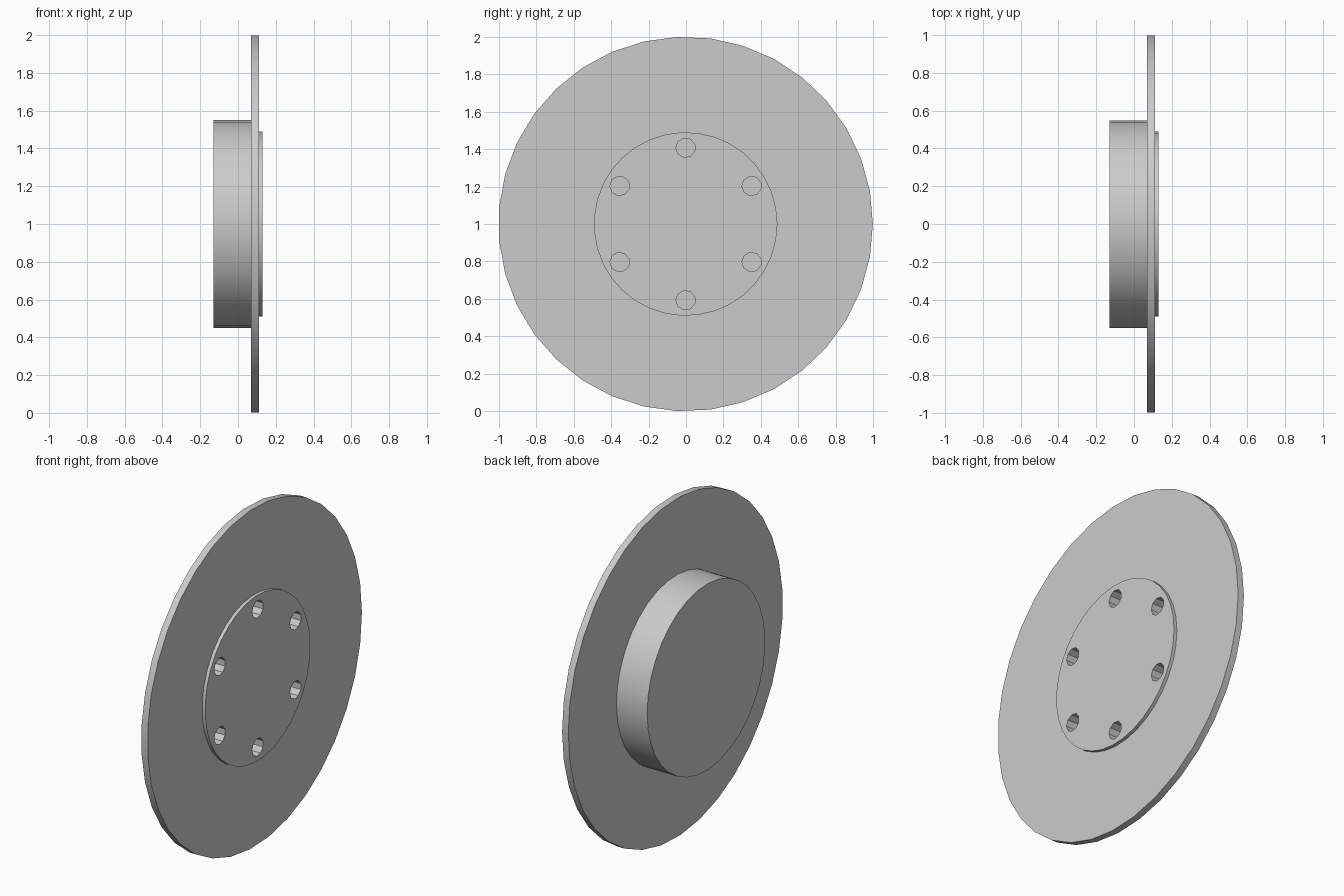
import bpy
import bmesh
from math import cos, sin, tau
from mathutils import Matrix

cube = bpy.data.objects.get("Cube")
if cube:
    bpy.data.objects.remove(cube)

SIDES = 35
CENTRE = (0.0, -0.002, 1.0)

grey = bpy.data.materials.new("plain_grey")
grey.use_nodes = True
colour = (0.6, 0.6, 0.6, 1.0)
grey.diffuse_color = colour
grey.node_tree.nodes["Principled BSDF"].inputs["Base Color"].default_value = colour


def add_object(name, bm):
    bmesh.ops.recalc_face_normals(bm, faces=bm.faces)
    mesh = bpy.data.meshes.new(name)
    bm.to_mesh(mesh)
    bm.free()
    obj = bpy.data.objects.new(name, mesh)
    obj.location = CENTRE
    mesh.materials.append(grey)
    bpy.context.collection.objects.link(obj)
    return obj


# Stepped disc: hub drum, wide plate and raised mounting boss, lathed about x
profile = [(-0.13, 0.55), (0.07, 0.55), (0.07, 1.0),
           (0.11, 1.0), (0.11, 0.49), (0.13, 0.49)]
bm = bmesh.new()
rings = [[bm.verts.new((x, r * cos(tau * i / SIDES), r * sin(tau * i / SIDES)))
          for i in range(SIDES)] for x, r in profile]
for a, b in zip(rings, rings[1:]):
    for i in range(SIDES):
        j = (i + 1) % SIDES
        bm.faces.new((a[i], a[j], b[j], b[i]))
bm.faces.new(rings[0])
bm.faces.new(rings[-1])
rotor = add_object("brake_disc", bm)

# Six bolt holes drilled into the boss
bm = bmesh.new()
for k in range(6):
    a = tau * (k + 0.5) / 6
    place = (Matrix.Translation((0.1, 0.407 * cos(a), 0.407 * sin(a)))
             @ Matrix.Rotation(tau / 4, 4, "X") @ Matrix.Rotation(tau / 4, 4, "Y")
             @ Matrix.Rotation(tau / 4, 4, "Z"))
    bmesh.ops.create_cone(bm, cap_ends=True, segments=9, radius1=0.052,
                          radius2=0.052, depth=0.2, matrix=place)
drill = add_object("bolt_hole_cutter", bm)
drill.hide_render = True

cut = rotor.modifiers.new("bolt_holes", "BOOLEAN")
cut.operation = "DIFFERENCE"
cut.solver = "EXACT"
cut.object = drill

bpy.ops.object.select_all(action="DESELECT")
rotor.select_set(True)
bpy.context.view_layer.objects.active = rotor
bpy.ops.object.modifier_apply(modifier=cut.name)
bpy.data.objects.remove(drill)

# Round surfaces smooth, rims and hole facets sharp
bpy.ops.object.shade_smooth_by_angle(angle=tau / 12)
